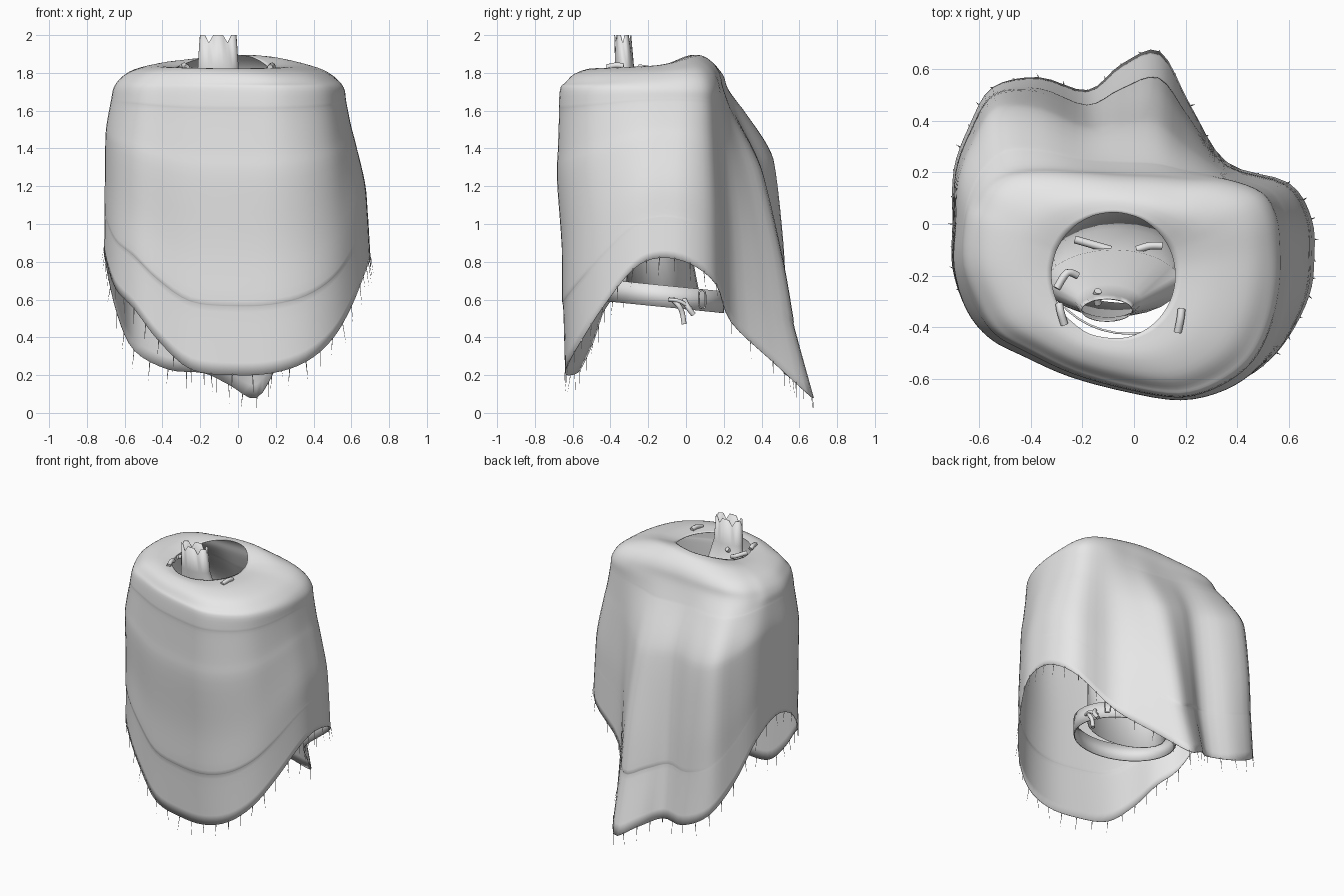
import bpy, bmesh, math, random
from mathutils import Vector

random.seed(4)
cube = bpy.data.objects.get("Cube")
if cube:
    bpy.data.objects.remove(cube)

cloth = bpy.data.materials.new("pale_grey_cloth")
cloth.use_nodes = True
grey = (0.8, 0.8, 0.8, 1)
cloth.diffuse_color = grey
cloth.node_tree.nodes["Principled BSDF"].inputs["Base Color"].default_value = grey


def spline(pts, n, closed):
    """Smooth path through pts, n steps for each span."""
    m, out = len(pts), []
    for i in range(m if closed else m - 1):
        near = [i + k for k in (-1, 0, 1, 2)]
        a, b, c, d = [pts[j % m] if closed else pts[min(max(j, 0), m - 1)] for j in near]
        for k in range(n):
            t = k / n
            out.append(b + (c - a) * t / 2 + (a - b * 2.5 + c * 2 - d / 2) * t ** 2
                       + (b * 3 - a - c * 3 + d) * t ** 3 / 2)
    if not closed:
        out.append(pts[-1].copy())
    return out


def finish(name, bm, thickness=0, angle=40):
    mesh = bpy.data.meshes.new(name)
    bm.to_mesh(mesh)
    bm.free()
    obj = bpy.data.objects.new(name, mesh)
    bpy.context.collection.objects.link(obj)
    mesh.materials.append(cloth)
    bpy.ops.object.select_all(action="DESELECT")
    obj.select_set(True)
    bpy.context.view_layer.objects.active = obj
    bpy.ops.object.shade_smooth_by_angle(angle=math.radians(angle))
    if thickness:
        solid = obj.modifiers.new("thickness", "SOLIDIFY")
        solid.thickness = thickness
    return obj


def loft(name, rings, thickness=0, angle=40):
    """Skin closed rings, listed from top to bottom."""
    bm = bmesh.new()
    rows = [[bm.verts.new(p) for p in ring] for ring in rings]
    for up, low in zip(rows, rows[1:]):
        for i in range(len(up)):
            j = (i + 1) % len(up)
            bm.faces.new((up[i], low[i], low[j], up[j]))
    return finish(name, bm, thickness, angle)


def ellipse(cx, cy, rx, ry, z, n):
    turn = [math.tau * i / n for i in range(n)]
    return [Vector((cx + rx * math.cos(a), cy + ry * math.sin(a), z)) for a in turn]


def cord(name, pts, radius):
    """Round cord with closed ends along a path."""
    data = bpy.data.curves.new(name, "CURVE")
    data.dimensions = "3D"
    data.bevel_depth, data.bevel_resolution = radius, 2
    data.use_fill_caps = True
    line = data.splines.new("POLY")
    path = spline([Vector(p) for p in pts], 4, False)
    line.points.add(len(path) - 1)
    for point, p in zip(line.points, path):
        point.co = (*p, 1)
    line.use_smooth = True
    data.materials.append(cloth)
    bpy.context.collection.objects.link(bpy.data.objects.new(name, data))


# Hem outline and shoulder outline, both counter-clockwise from the front
HEM = [(.18, -.64, .21), (.36, -.62, .27), (.5, -.55, .39), (.6, -.44, .56),
       (.68, -.28, .76), (.7, -.14, .82), (.69, .02, .79), (.6, .16, .68),
       (.36, .24, .48), (.22, .46, .27), (.1, .67, .08), (-.05, .62, .15),
       (-.18, .52, .21), (-.37, .57, .23), (-.55, .53, .33), (-.64, .38, .52),
       (-.7, .21, .78), (-.705, 0, .88), (-.705, -.17, .83), (-.65, -.33, .66),
       (-.55, -.43, .55), (-.42, -.49, .38), (-.25, -.56, .23), (-.03, -.61, .2)]
SHOULDER = [(.18, -.665), (.33, -.62), (.45, -.53), (.52, -.4), (.555, -.25), (.56, -.1),
            (.545, .03), (.49, .12), (.36, .17), (.2, .185), (.08, .195), (-.06, .2),
            (-.2, .21), (-.35, .22), (-.48, .21), (-.57, .16), (-.62, .08), (-.65, 0),
            (-.655, -.16), (-.6, -.31), (-.53, -.42), (-.41, -.49), (-.23, -.575), (-.02, -.635)]
# Crown rows: share of the way from neck hole to shoulder, height
CROWN = [(0, 1.83), (.35, 1.835), (.7, 1.81), (.9, 1.765)]
# Drape rows: share of the drop, flare on the right, middle and left, front bulge
DRAPE = [(0, 0, 0, 0, 0), (.06, .2, .07, .07, .01), (.09, .3, .12, .1, .01),
         (.22, .68, .37, .27, .022), (.32, .8, .48, .44, .03), (.56, .9, .64, .8, .01),
         (.74, .93, .75, .9, .011), (.78, .94, .77, .92, .005), (1, 1, 1, 1, 0)]
SHOULDER_Z = 1.72

# Poncho, skinned column by column with a raised ridge behind the neck
columns = []
for i, hem in enumerate(HEM):
    hem = Vector(hem)
    top = Vector((*SHOULDER[i], SHOULDER_Z))
    along = Vector(SHOULDER[(i + 1) % len(HEM)]) - Vector(SHOULDER[i - 1])
    out = Vector((along.y, -along.x, 0)).normalized()
    out *= max(0, -out.y)
    a = math.atan2(top.y + .2, top.x + .08)
    hole = Vector((-.08 + .24 * math.cos(a), -.2 + .245 * math.sin(a), 0))
    side = min(1, abs(hem.x) / .55)
    column = []
    for s, z in CROWN:
        p = hole.lerp(top, s)
        ridge = math.exp(-((p.y - .03) / .12) ** 2 - (p.x / .33) ** 2)
        p.z = z + .055 * ridge + .04 * (p.y + .2)
        column.append(p)
    for drop, right, middle, left, bulge in DRAPE:
        outer = left if hem.x > 0 else right
        p = top.lerp(hem, middle + (outer - middle) * side) + out * bulge
        p.z = SHOULDER_Z + (hem.z - SHOULDER_Z) * drop
        column.append(p)
    columns.append(spline(column, 4, False))
rings = [spline(list(row), 4, True) for row in zip(*columns)]
loft("poncho", rings, .003, 60)

# Fringe of thin strands along the hem
bm = bmesh.new()
edge = rings[-1]
for i in range(0, len(edge), 2):
    p = edge[i]
    along = edge[(i + 1) % len(edge)] - edge[i - 1]
    along.z = 0
    along.normalize()
    out = Vector((along.y, -along.x, 0))
    tip = p + out * random.uniform(-.005, .02) + along * random.uniform(-.01, .01)
    tip.z = max(0, p.z - random.uniform(.08, .11))
    base = [bm.verts.new(p + d * .003 + Vector((0, 0, .005))) for d in (along, out, -along)]
    end = bm.verts.new(tip)
    for k in range(3):
        bm.faces.new((base[k], end, base[(k + 1) % 3]))
finish("hem_fringe", bm, angle=20)

# Inner wrap: a slanted body that narrows to a notched upper end
wrap = [ellipse(-.105, -.335, .1, .045, 2, 24), ellipse(-.105, -.325, .108, .05, 1.83, 24),
        ellipse(-.1, -.3, .13, .065, 1.7, 24), ellipse(-.08, -.23, .26, .13, 1.55, 24),
        ellipse(-.07, -.18, .28, .16, 1.1, 24), ellipse(-.04, -.12, .29, .19, .64, 24)]
for i, p in enumerate(wrap[0]):
    p.z -= .04 if i % 4 == 0 else 0
loft("inner_wrap", wrap, .003)

# Belt: a wide, flat, tilted band
belt = [ellipse(-.02, -.115, .34, .315, z, 40) for z in (.675, .56)]
for ring in belt:
    for p in ring:
        p.z -= .1 * (p.y + .115)
loft("belt", belt, .008)

# Belt buckle frame and hanging knotted cords
cord("belt_buckle", [(.3, .07, .56), (.3, .07, .64), (.285, .1, .64), (.285, .1, .56),
                     (.3, .07, .56)], .005)
cord("belt_cord_long", [(.32, -.07, .6), (.34, -.04, .57), (.335, -.02, .53),
                        (.335, -.01, .47)], .014)
cord("belt_cord_short", [(.32, -.01, .6), (.34, .01, .56), (.335, .04, .52)], .014)
cord("belt_knot", [(.33, -.09, .6), (.345, -.03, .59), (.33, .03, .55)], .01)

# Toggles around the neck opening and on the inner wrap
toggles = {"right_toggle": [(-.29, -.31, 1.83), (-.285, -.34, 1.84), (-.27, -.39, 1.83)],
           "left_toggle": [(.185, -.33, 1.835), (.18, -.37, 1.84), (.17, -.42, 1.83)],
           "right_loop": [(-.3, -.25, 1.83), (-.26, -.19, 1.82), (-.22, -.2, 1.8)],
           "inner_toggle": [(-.14, -.26, 1.81), (-.145, -.28, 1.79), (-.14, -.31, 1.77)],
           "back_right_toggle": [(-.23, -.06, 1.5), (-.16, -.08, 1.5), (-.09, -.1, 1.5)],
           "back_left_toggle": [(.01, -.1, 1.5), (.06, -.085, 1.5), (.11, -.085, 1.5)]}
for name, pts in toggles.items():
    cord(name, pts, .015)
